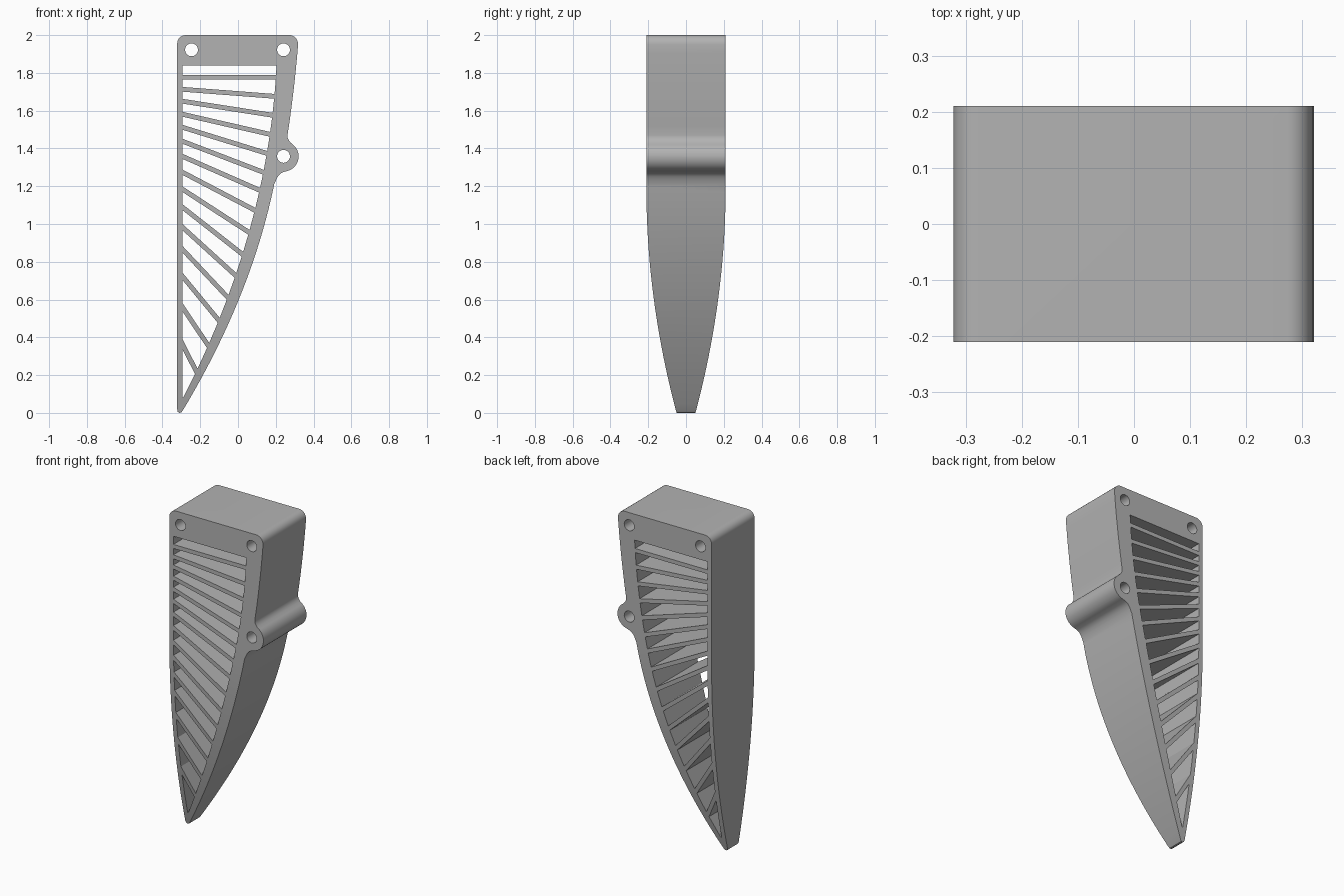
import bpy, bmesh, math
from mathutils import Matrix

cube = bpy.data.objects.get("Cube")
if cube:
    bpy.data.objects.remove(cube, do_unlink=True)

HALF = 0.21        # half depth at the top
WALL = -0.294      # inner face of the straight edge
SLAT = 0.025       # slat thickness


def arc(cx, cz, r, start, end, n):
    """Points on a circular arc, angles in degrees."""
    angles = [math.radians(start + (end - start) * i / n) for i in range(n + 1)]
    return [(cx + r * math.cos(a), cz + r * math.sin(a)) for a in angles]


def outer(z):
    return -0.30 + 0.606 * z - 0.165 * z * z


def inner(z):
    d = z - 0.082
    return -0.289 + 0.3975 * d - 0.1315 * d * (z - 0.95)


# Outline: tip, curved edge, side lug, upper edge, rounded top corners
outline = [(-0.322, 0.02), (-0.319, 0.006), (-0.31, 0), (-0.301, 0.002)]
outline += [(outer(z), z) for z in [0.012 + 1.2 * i / 28 for i in range(29)]]
outline += [(0.204, 1.238), (0.212, 1.253), (0.224, 1.266), (0.238, 1.274)]
outline += arc(0.241, 1.358, 0.08, -75, 50, 20)
outline += [(0.278, 1.431), (0.269, 1.443), (0.263, 1.456), (0.262, 1.47)]
for i in range(1, 11):
    t = i / 10
    outline.append((0.262 + 0.074 * t - 0.018 * t * t, 1.47 + 0.48 * t))
outline += arc(0.272, 1.955, 0.045, 10, 90, 8)
outline += arc(-0.277, 1.955, 0.045, 90, 180, 8)

# Slat centre heights at the straight edge and at the curved edge
left_z = [1.777, 1.713, 1.65, 1.581, 1.512, 1.438, 1.358, 1.274,
          1.184, 1.089, 0.983, 0.866, 0.723, 0.559, 0.363]
right_z = [1.777, 1.676, 1.576, 1.475, 1.374, 1.274, 1.179, 1.073,
           0.956, 0.84, 0.728, 0.612, 0.49, 0.357, 0.22]


def slat_edge(zl, zr, side):
    """Left and right end of one edge of a slat; side is +1 top, -1 bottom."""
    slope = (zr - zl) / (inner(zr) - WALL)
    start = zl + side * SLAT / 2 * math.sqrt(1 + slope * slope)
    z = zr
    for _ in range(50):
        z = (z + start + slope * (inner(z) - WALL)) / 2
    return (WALL, start), (inner(z), z)


# Openings between the slats
holes = []
upper = ((WALL, 1.84), (inner(1.84), 1.84))
for zl, zr in zip(left_z, right_z):
    lower = slat_edge(zl, zr, 1)
    holes.append([upper[0], lower[0], lower[1], upper[1]])
    upper = slat_edge(zl, zr, -1)
holes.append([upper[0], (WALL, 0.082), (-0.289, 0.082), upper[1]])

# Round bolt holes
for cx, cz in ((-0.246, 1.922), (0.241, 1.922), (0.241, 1.358)):
    holes.append(arc(cx, cz, 0.034, 0, 360, 32)[:-1])


def extruded(name, loops, depth, matrix):
    """Solid mesh object from flat closed loops; inner loops become holes."""
    curve = bpy.data.curves.new(name, 'CURVE')
    curve.dimensions = '2D'
    curve.fill_mode = 'BOTH'
    curve.extrude = depth
    for loop in loops:
        spline = curve.splines.new('POLY')
        spline.points.add(len(loop) - 1)
        for point, (a, b) in zip(spline.points, loop):
            point.co = (a, b, 0, 1)
        spline.use_cyclic_u = True
    temp = bpy.data.objects.new(name + " curve", curve)
    bpy.context.collection.objects.link(temp)
    graph = bpy.context.evaluated_depsgraph_get()
    mesh = bpy.data.meshes.new_from_object(temp.evaluated_get(graph))
    bpy.data.objects.remove(temp, do_unlink=True)
    mesh.transform(matrix)
    bm = bmesh.new()
    bm.from_mesh(mesh)
    bmesh.ops.remove_doubles(bm, verts=bm.verts, dist=0.00005)
    bmesh.ops.recalc_face_normals(bm, faces=bm.faces)
    bm.to_mesh(mesh)
    bm.free()
    obj = bpy.data.objects.new(name, mesh)
    bpy.context.collection.objects.link(obj)
    return obj


# Slatted fin, extruded front to back
upright = Matrix.Rotation(math.radians(90), 4, 'X')
fin = extruded("slatted_fin", [outline] + holes, HALF + 0.05, upright)

# Side taper: narrow at the tip, full depth above the middle
side = [(0.035, -0.1)]
for i in range(29):
    z = 1.2 * i / 28
    side.append((HALF - 0.16 * (1 - z / 1.2) ** 2, z))
side.append((HALF, 2.1))
side += [(-y, z) for y, z in reversed(side)]
sideways = Matrix.Rotation(math.radians(90), 4, 'Z') @ upright
cutter = extruded("taper_cutter", [side], 0.6, sideways)
cutter.hide_render = True

trim = fin.modifiers.new("taper", 'BOOLEAN')
trim.operation = 'INTERSECT'
trim.solver = 'EXACT'
trim.object = cutter
bpy.ops.object.select_all(action='DESELECT')
fin.select_set(True)
bpy.context.view_layer.objects.active = fin
bpy.ops.object.modifier_apply(modifier=trim.name)
bpy.data.objects.remove(cutter, do_unlink=True)

# Plain grey material
grey = bpy.data.materials.new("light grey")
grey.use_nodes = True
color = (0.45, 0.45, 0.45, 1)
grey.diffuse_color = color
grey.node_tree.nodes["Principled BSDF"].inputs["Base Color"].default_value = color
fin.data.materials.clear()
fin.data.materials.append(grey)
bpy.ops.object.shade_smooth_by_angle(angle=math.radians(25))
